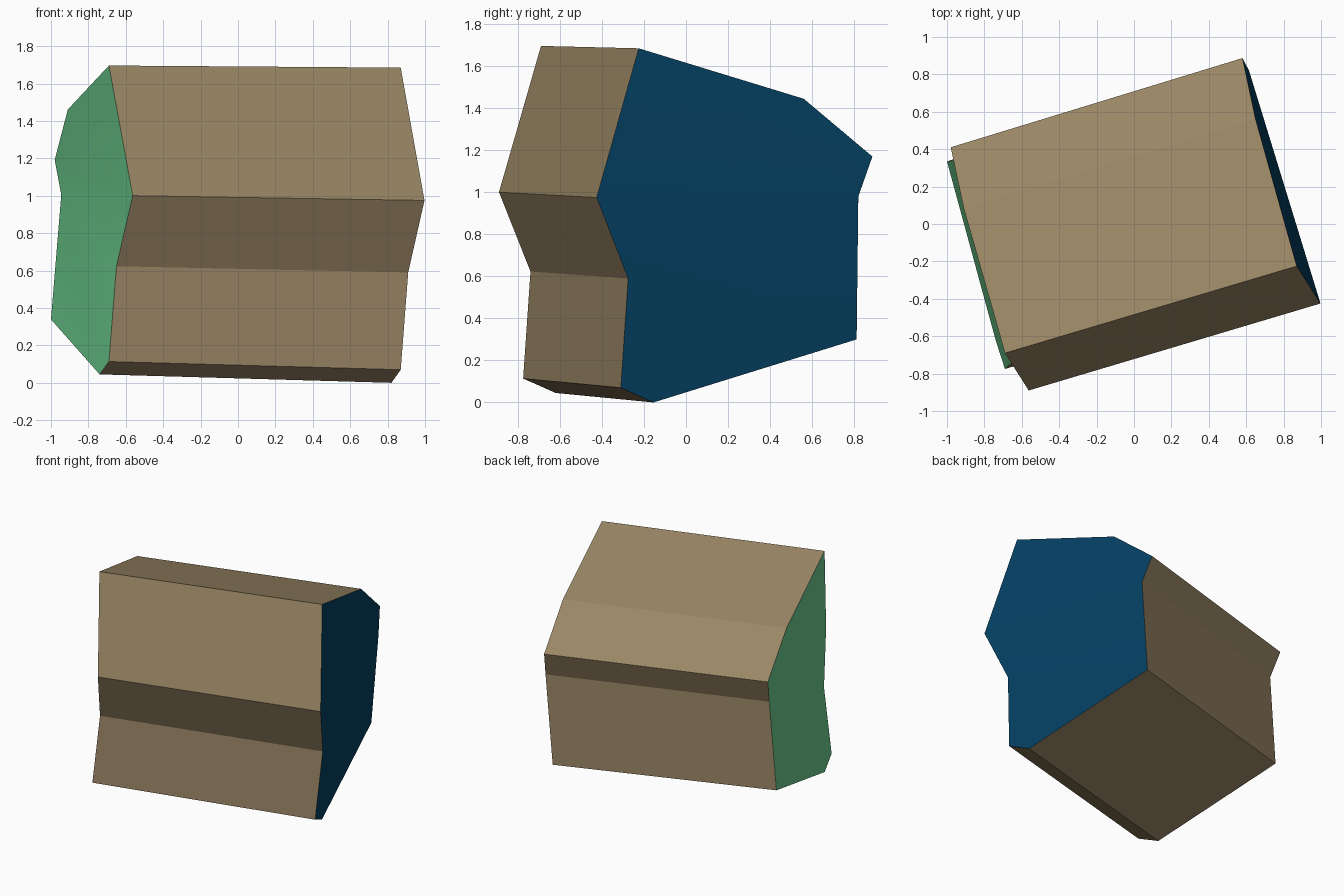
import bpy, bmesh, math
from mathutils import Vector

if "Cube" in bpy.data.objects:
    bpy.data.objects.remove(bpy.data.objects["Cube"])

def material(name, rgb):
    m = bpy.data.materials.new(name)
    m.diffuse_color = (*rgb, 1)
    m.use_nodes = True
    m.node_tree.nodes["Principled BSDF"].inputs["Base Color"].default_value = m.diffuse_color
    return m

# Right end outline; the end is creased along the line between points 3 and 8
OUTLINE = [(0.87, -0.225, 1.685), (0.65, 0.56, 1.445), (0.58, 0.887, 1.17),
           (0.615, 0.82, 0.98), (0.56, 0.812, 0.30), (0.82, -0.155, 0.0),
           (0.87, -0.31, 0.07), (0.91, -0.275, 0.59), (0.997, -0.425, 0.975)]
UPPER = [8, 0, 1, 2, 3]
LOWER = [3, 4, 5, 6, 7, 8]

def left_point(p):
    # slide along the block's length, with a slight lean
    return Vector(p) + Vector((-1.56, -0.465 - 0.012 * (p[1] > 0), 0.045 - 0.02 * p[2]))

bm = bmesh.new()
right = [bm.verts.new(p) for p in OUTLINE]
left = [bm.verts.new(left_point(p)) for p in OUTLINE]
n = len(OUTLINE)

# Long side walls
for i in range(n):
    j = (i + 1) % n
    bm.faces.new((right[i], right[j], left[j], left[i]))

# Creased ends
for half in (UPPER, LOWER):
    bm.faces.new([right[i] for i in half]).material_index = 1
    bm.faces.new([left[i] for i in reversed(half)]).material_index = 2

bmesh.ops.recalc_face_normals(bm, faces=bm.faces)
mesh = bpy.data.meshes.new("angular_block")
bm.to_mesh(mesh)
bm.free()
for m in (material("tan", (0.325, 0.24, 0.13)),
          material("deep blue", (0.0012, 0.052, 0.125)),
          material("green", (0.155, 0.63, 0.28))):
    mesh.materials.append(m)
block = bpy.data.objects.new("angular_block", mesh)
bpy.context.collection.objects.link(block)

# Soften only the shallow crease on each end
bpy.context.view_layer.objects.active = block
block.select_set(True)
bpy.ops.object.shade_smooth_by_angle(angle=math.radians(15))
